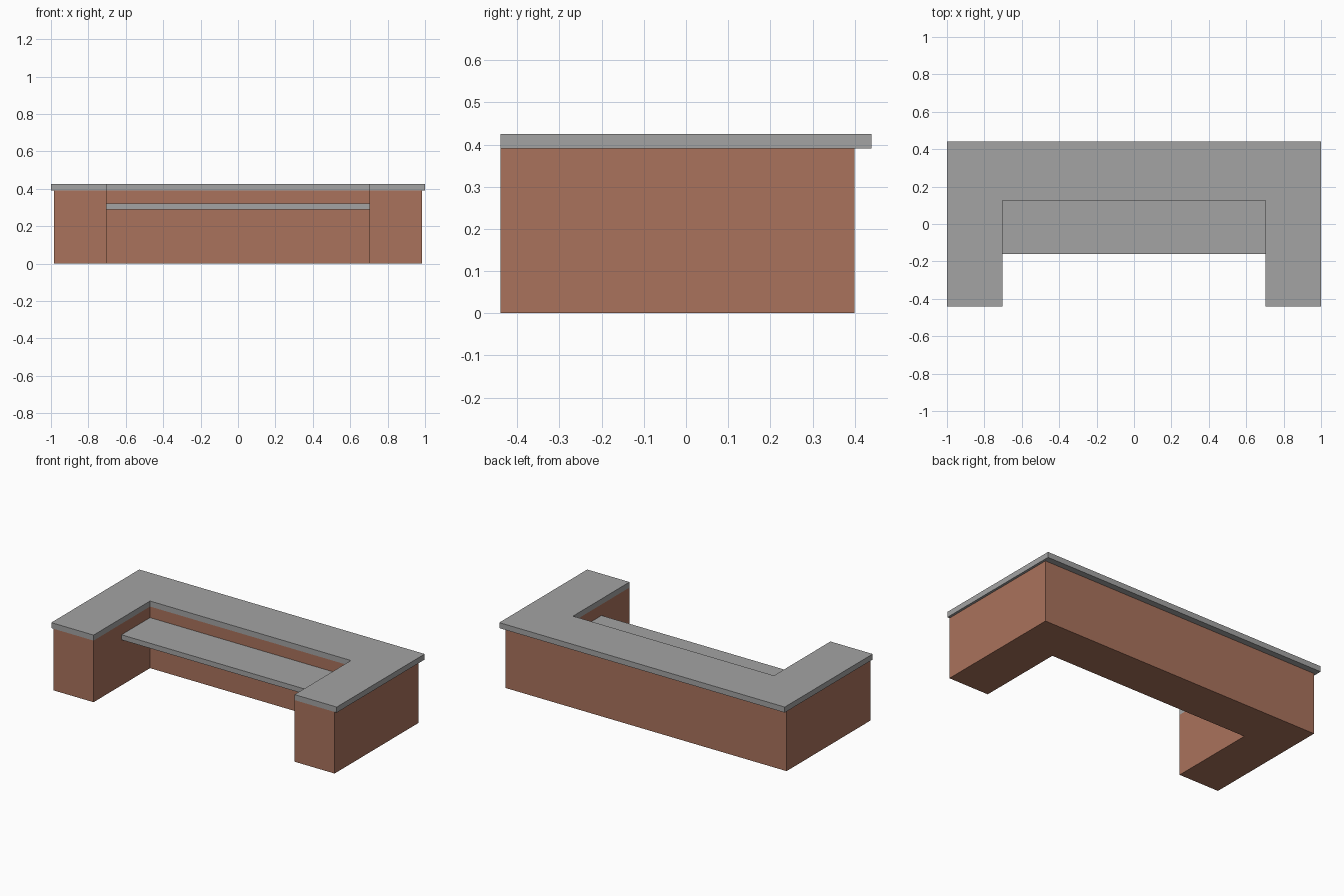
import bpy
import bmesh

if "Cube" in bpy.data.objects:
    bpy.data.objects.remove(bpy.data.objects["Cube"])


def material(name, rgb):
    m = bpy.data.materials.new(name)
    m.diffuse_color = (*rgb, 1.0)
    m.use_nodes = True
    m.node_tree.nodes["Principled BSDF"].inputs["Base Color"].default_value = m.diffuse_color
    return m


brown = material("brown_base", (0.40, 0.17, 0.107))
grey = material("grey_slab", (0.37, 0.37, 0.37))


def extrude_outline(name, outline, z0, z1, mat):
    """Solid prism from an xy outline (counter-clockwise)."""
    bm = bmesh.new()
    face = bm.faces.new([bm.verts.new((x, y, z0)) for x, y in outline])
    new = bmesh.ops.extrude_face_region(bm, geom=[face])["geom"]
    verts = [g for g in new if isinstance(g, bmesh.types.BMVert)]
    bmesh.ops.translate(bm, verts=verts, vec=(0, 0, z1 - z0))
    bmesh.ops.recalc_face_normals(bm, faces=bm.faces)
    mesh = bpy.data.meshes.new(name)
    bm.to_mesh(mesh)
    bm.free()
    mesh.materials.append(mat)
    obj = bpy.data.objects.new(name, mesh)
    bpy.context.collection.objects.link(obj)
    return obj


INNER_X, INNER_Y, FRONT = 0.704, 0.125, -0.44


def u_outline(half_width, back):
    right = [(INNER_X, INNER_Y), (INNER_X, FRONT),
             (half_width, FRONT), (half_width, back)]
    return right + [(-x, y) for x, y in reversed(right)]


# U-shaped base
extrude_outline("counter_base", u_outline(0.985, 0.40), 0.0, 0.39, brown)
# Overhanging countertop
extrude_outline("countertop", u_outline(1.0, 0.44), 0.39, 0.425, grey)
# Lower desk shelf between the two arms
extrude_outline("desk_shelf",
                [(-INNER_X, -0.16), (INNER_X, -0.16),
                 (INNER_X, INNER_Y), (-INNER_X, INNER_Y)],
                0.288, 0.32, grey)
